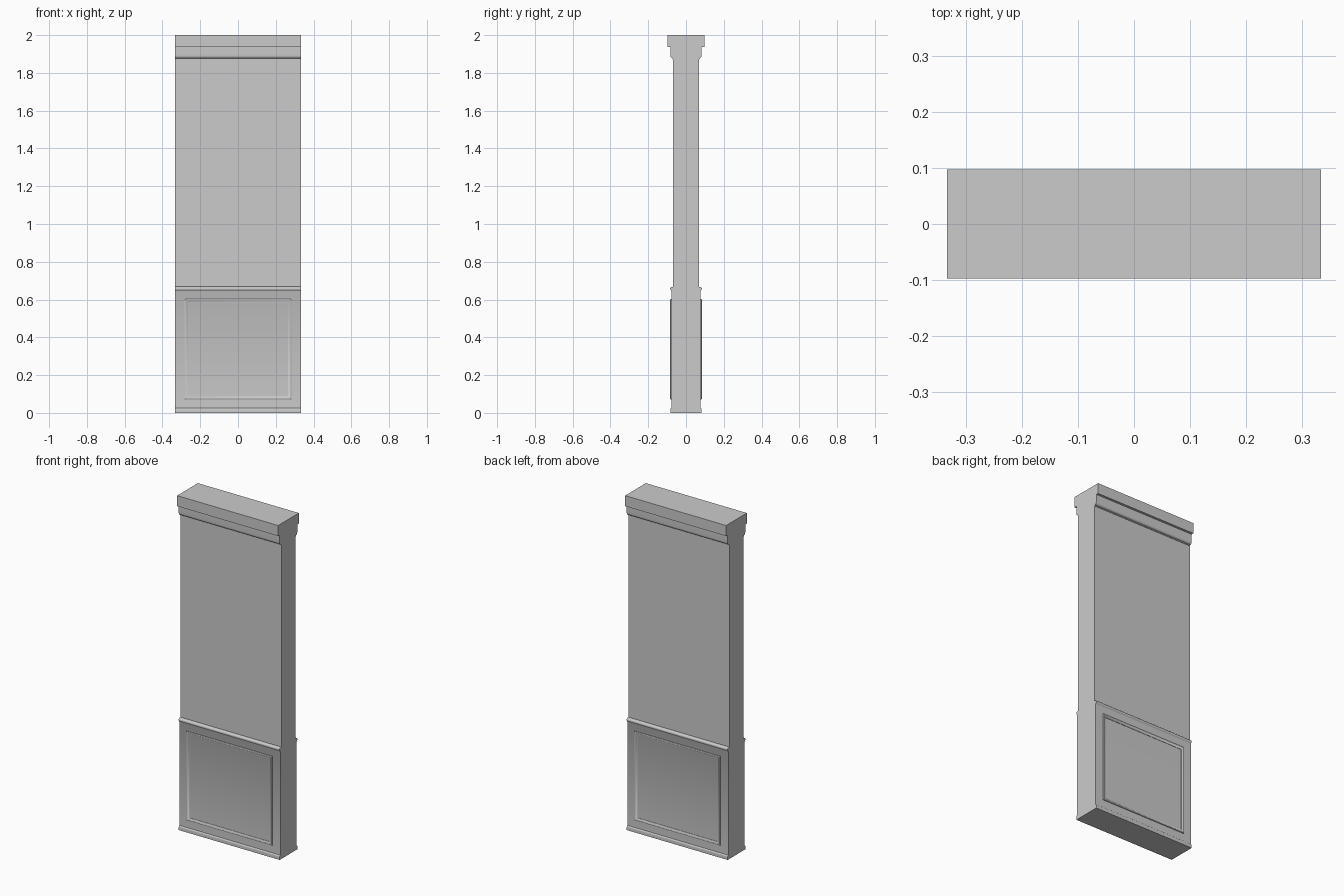
import bpy, bmesh, math

if "Cube" in bpy.data.objects:
    bpy.data.objects.remove(bpy.data.objects["Cube"])

HALF = 0.333


def finish(bm, name):
    bmesh.ops.recalc_face_normals(bm, faces=bm.faces)
    me = bpy.data.meshes.new(name)
    bm.to_mesh(me)
    bm.free()
    ob = bpy.data.objects.new(name, me)
    bpy.context.collection.objects.link(ob)
    bpy.context.view_layer.objects.active = ob
    ob.select_set(True)
    bpy.ops.object.shade_smooth_by_angle(angle=math.radians(35))
    ob.select_set(False)
    return ob


def arc(cy, cz, ry, rz, a0, a1, n=6):
    """Points on an elliptical arc, angles in degrees."""
    angles = [math.radians(a0 + (a1 - a0) * i / n) for i in range(n + 1)]
    return [(cy + ry * math.cos(a), cz + rz * math.sin(a)) for a in angles]


# Half profile (depth, height), from the floor up
profile = [(0.083, 0.0), (0.083, 0.016)]
profile += arc(0.079, 0.016, 0.004, 0.008, 20, 90, 4)      # skirting bead
profile += [(0.077, 0.026), (0.077, 0.644), (0.079, 0.648)]
profile += arc(0.077, 0.657, 0.007, 0.009, -60, 90, 7)     # rounded dado rail
profile += [(0.068, 0.668), (0.068, 1.872), (0.071, 1.872), (0.071, 1.877)]
profile += arc(0.073, 1.894, 0.010, 0.016, -90, 0, 6)      # cornice curve
profile += [(0.083, 1.937), (0.0975, 1.937), (0.0975, 2.0)]

# Wall section: mirrored profile extruded along x
outline = profile + [(-y, z) for y, z in reversed(profile)]
bm = bmesh.new()
face = bm.faces.new([bm.verts.new((-HALF, y, z)) for y, z in outline])
ext = bmesh.ops.extrude_face_region(bm, geom=[face])
moved = [v for v in ext["geom"] if isinstance(v, bmesh.types.BMVert)]
bmesh.ops.translate(bm, verts=moved, vec=(2 * HALF, 0, 0))
finish(bm, "wall_section")

# Mitred panel moulding on each side: (inset from outer edge, projection)
moulding = [(0, -0.001), (0, 0.005), (0.004, 0.007), (0.009, 0.006),
            (0.012, 0.003), (0.017, 0.002), (0.017, -0.001)]
for side, name in ((-1, "front_panel_frame"), (1, "back_panel_frame")):
    bm = bmesh.new()
    loops = []
    for inset, out in moulding:
        x, z0, z1 = 0.282 - inset, 0.072 + inset, 0.602 - inset
        y = side * (0.077 + out)
        loops.append([bm.verts.new((px, y, pz)) for px, pz in
                      ((-x, z0), (x, z0), (x, z1), (-x, z1))])
    for a, b in zip(loops, loops[1:] + loops[:1]):
        for i in range(4):
            j = (i + 1) % 4
            bm.faces.new((a[i], a[j], b[j], b[i]))
    finish(bm, name)
